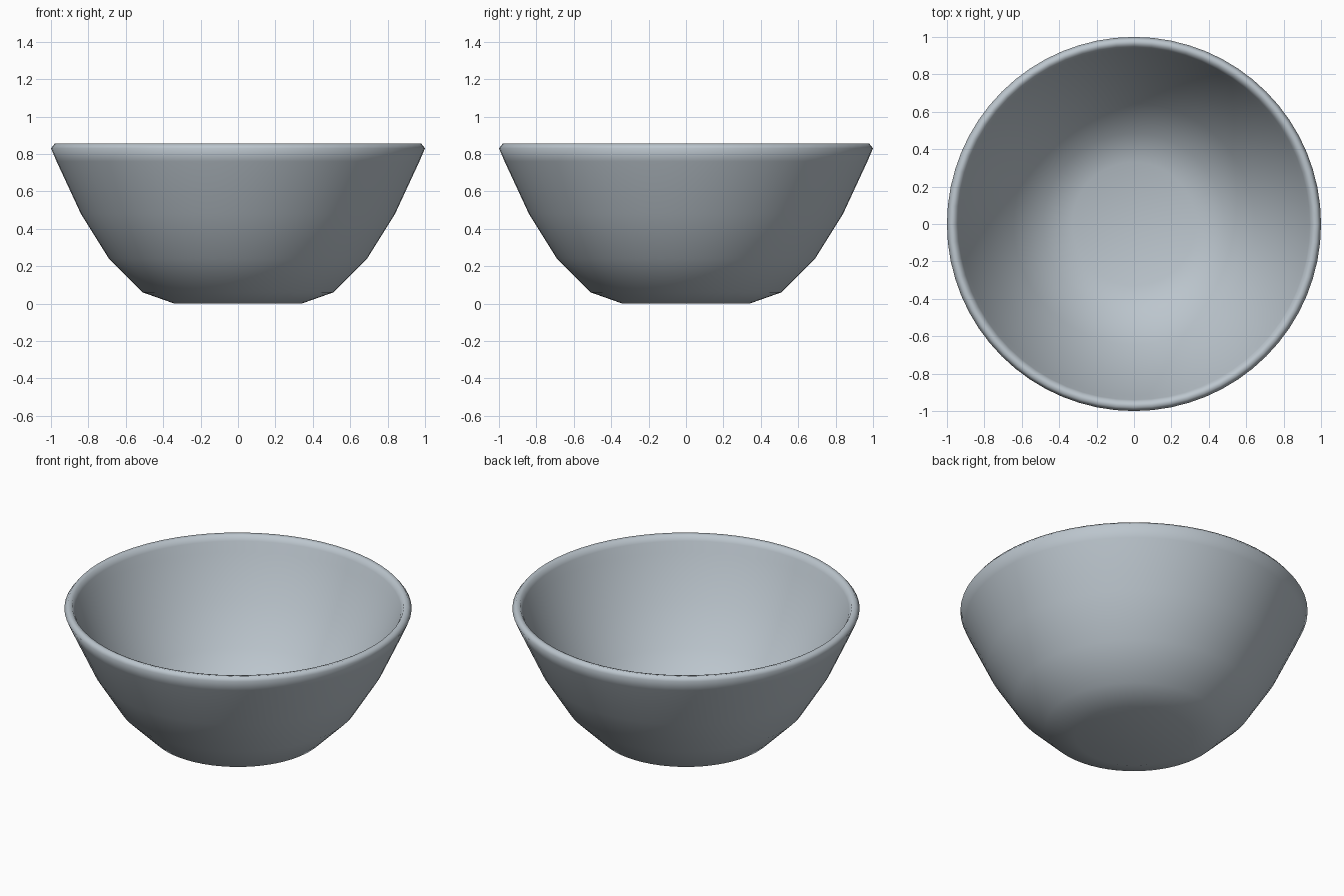
import bpy, bmesh, math

cube = bpy.data.objects.get("Cube")
if cube:
    bpy.data.objects.remove(cube, do_unlink=True)

SEGMENTS = 64

# Glaze colour
glaze = bpy.data.materials.new("blue_grey_glaze")
glaze.use_nodes = True
colour = (0.50, 0.56, 0.61, 1)
glaze.diffuse_color = colour
glaze.node_tree.nodes["Principled BSDF"].inputs["Base Color"].default_value = colour

# Half section as (radius, height): outside wall, rounded rim, inside wall
outside = [(0, 0), (0.34, 0), (0.51, 0.06), (0.69, 0.24), (0.84, 0.48), (0.97, 0.76)]
rim = [(1.0, 0.83), (0.98, 0.855), (0.955, 0.85), (0.94, 0.82)]
inside = [(0.92, 0.76), (0.79, 0.50), (0.645, 0.275), (0.485, 0.11), (0.33, 0.05), (0, 0.05)]
profile = outside + rim + inside

# Turn the section around the vertical axis
bm = bmesh.new()
verts = [bm.verts.new((r, 0, z)) for r, z in profile]
edges = [bm.edges.new(pair) for pair in zip(verts, verts[1:])]
bmesh.ops.spin(bm, geom=verts + edges, cent=(0, 0, 0), axis=(0, 0, 1),
               angle=math.tau, steps=SEGMENTS, use_merge=False)
bmesh.ops.remove_doubles(bm, verts=bm.verts, dist=0.0005)
bmesh.ops.recalc_face_normals(bm, faces=bm.faces)
for face in bm.faces:
    face.smooth = True

mesh = bpy.data.meshes.new("bowl")
bm.to_mesh(mesh)
bm.free()
mesh.materials.append(glaze)
bowl = bpy.data.objects.new("bowl", mesh)
bpy.context.collection.objects.link(bowl)
